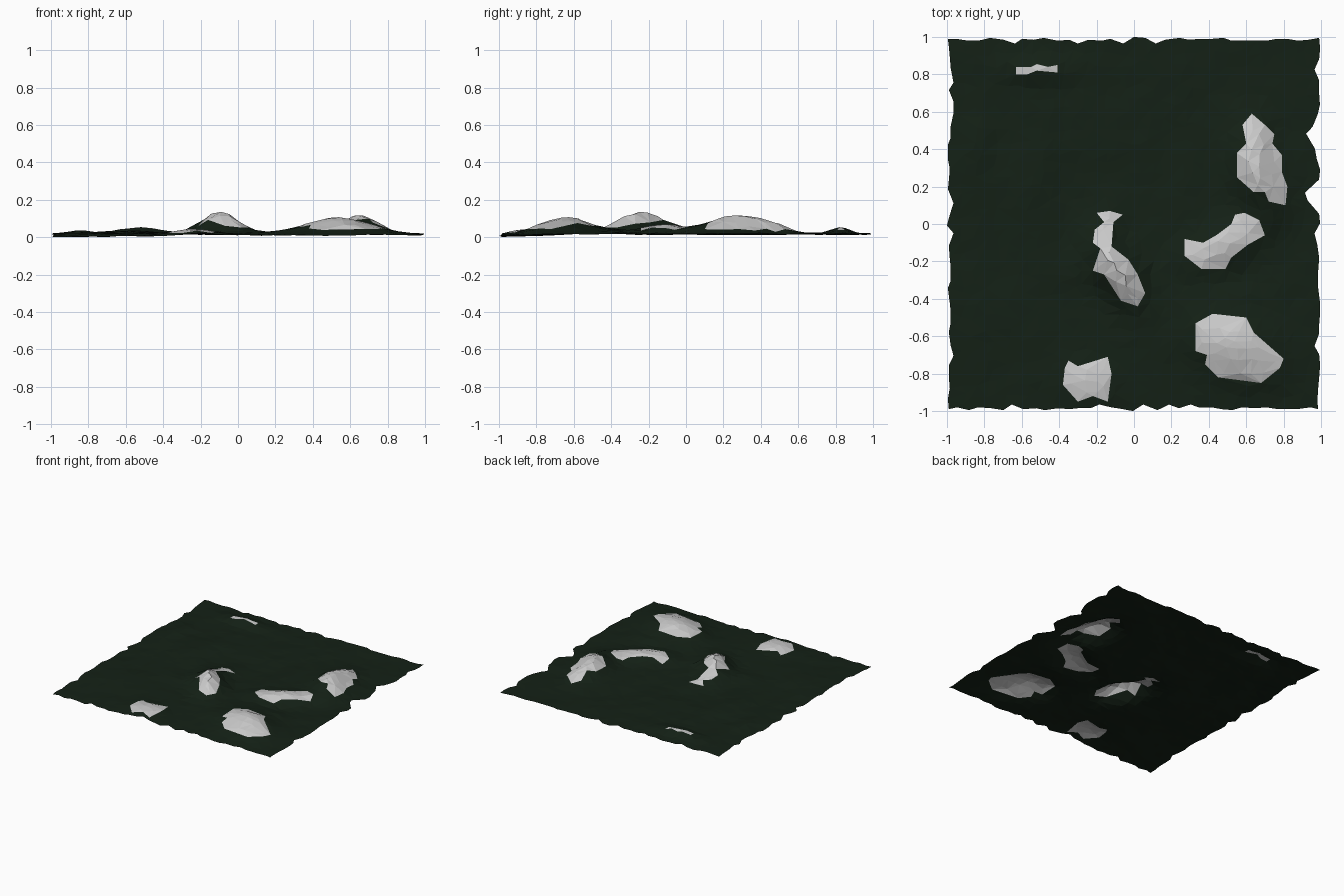
import bpy, random
from math import cos, sin, radians, exp
from mathutils import Vector, noise, geometry

if "Cube" in bpy.data.objects:
    bpy.data.objects.remove(bpy.data.objects["Cube"])

random.seed(4)

# Rock outlines seen from above
ROCKS = {
    "rock_back_strip": [(-.63, .84), (-.55, .84), (-.52, .855), (-.46, .84), (-.41, .85),
                        (-.41, .81), (-.52, .82), (-.57, .80), (-.63, .80)],
    "rock_right": [(.63, .59), (.70, .53), (.75, .48), (.74, .43), (.79, .37), (.79, .28),
                   (.82, .20), (.81, .10), (.72, .12), (.70, .17), (.64, .17), (.55, .25),
                   (.55, .38), (.60, .43), (.58, .53)],
    "rock_middle": [(.27, -.08), (.37, -.10), (.44, -.06), (.52, 0), (.54, .05), (.59, .06),
                    (.67, .02), (.70, -.06), (.61, -.11), (.52, -.18), (.49, -.24),
                    (.36, -.24), (.27, -.17)],
    "rock_centre": [(-.20, .06), (-.13, .07), (-.06, .05), (-.11, .01), (-.12, -.12),
                    (-.03, -.19), (.02, -.27), (.06, -.37), (.02, -.44), (-.07, -.41),
                    (-.16, -.27), (-.22, -.25), (-.18, -.13), (-.22, -.10), (-.21, -.03),
                    (-.16, .01)],
    "rock_front_right": [(.33, -.53), (.42, -.48), (.60, -.50), (.64, -.58), (.80, -.72),
                         (.78, -.77), (.68, -.85), (.45, -.82), (.38, -.75), (.39, -.70),
                         (.33, -.68)],
    "rock_front_left": [(-.37, -.77), (-.35, -.73), (-.30, -.76), (-.14, -.71), (-.12, -.80),
                        (-.14, -.95), (-.22, -.92), (-.30, -.95), (-.38, -.86)],
}

# Mounds: centre x, y, half length, half width, angle, height
MOUNDS = [
    (-.52, .83, .22, .08, 0, .035),
    (.65, .28, .24, .13, 110, .105), (.66, .48, .12, .08, 100, .03),
    (.48, -.11, .28, .13, 28, .055),
    (-.09, -.25, .22, .11, 125, .115), (-.15, 0, .14, .08, 90, .025),
    (.53, -.65, .30, .20, -30, .09),
    (-.24, -.84, .18, .15, 0, .038),
    (-.55, .2, .3, .15, 80, .018), (-.85, .4, .25, .1, 80, .018),
    (-.35, -.25, .2, .12, 0, .015), (.6, -.38, .18, .06, 0, .012),
]


def height(x, y):
    z = .024 + .008 * noise.noise(Vector((x * 3, y * 3, 1.7)))
    z += .006 * noise.noise(Vector((x * 9, y * 9, 5.2)))
    for cx, cy, a, b, ang, h in MOUNDS:
        c, s = cos(radians(ang)), sin(radians(ang))
        u, v = ((x - cx) * c + (y - cy) * s) / a, ((y - cy) * c - (x - cx) * s) / b
        z += h * exp(-1.2 * (u * u + v * v))
    return max(z - .012 * max(0, -y - .6) / .4, .002)


def inside(p, poly):
    hit = False
    for (ax, ay), (bx, by) in zip(poly, poly[1:] + poly[:1]):
        if (ay > p[1]) != (by > p[1]) and p[0] < ax + (p[1] - ay) * (bx - ax) / (by - ay):
            hit = not hit
    return hit


def near(p, poly, d):
    for a, b in zip(poly, poly[1:] + poly[:1]):
        q, t = geometry.intersect_point_line(p, a, b)
        t = min(max(t, 0), 1)
        if (Vector(a).lerp(Vector(b), t) - Vector(p)).length < d:
            return True
    return False


# Ragged outer border, with a deep notch on the right
N = 34
border = []
for side in range(4):
    for i in range(N):
        t = -1 + 2 * i / N + (random.uniform(-.012, .012) if i else .01)
        r = 1 - random.choice((.005, .01, .015, .02, .035))
        if i == N // 2 and side != 1:
            r = 1.0
        if side == 1:
            r -= .08 * exp(-((t - .15) / .04) ** 2) + .045 * exp(-((t - .48) / .08) ** 2)
        border.append([(t, -r), (r, t), (-t, r), (-r, -t)][side])

# Triangulate border, rock outlines and scattered points together
pts, edges = [], []
for loop in [border] + list(ROCKS.values()):
    k, n = len(pts), len(loop)
    pts += [Vector(p) for p in loop]
    edges += [(k + i, k + (i + 1) % n) for i in range(n)]
G = 34
for i in range(G):
    for j in range(G):
        p = Vector(((i + .5) / G * 2 - 1 + random.uniform(-.02, .02),
                    (j + .5) / G * 2 - 1 + random.uniform(-.02, .02)))
        if inside(p, border) and not near(p, border, .02) \
                and not any(near(p, r, .022) for r in ROCKS.values()):
            pts.append(p)
verts, _, faces = geometry.delaunay_2d_cdt(pts, edges, [], 0, 1e-5)[:3]
coords = [(v.x, v.y, height(v.x, v.y)) for v in verts]
low = min(c[2] for c in coords)
coords = [(x, y, z - low) for x, y, z in coords]

# Sort faces into ground and rocks
parts = {name: [] for name in ["ground"] + list(ROCKS)}
for f in faces:
    c = sum((verts[i] for i in f), Vector((0, 0))) / len(f)
    if inside(c, border):
        parts[next((n for n, r in ROCKS.items() if inside(c, r)), "ground")].append(list(f))

moss = bpy.data.materials.new("dark_moss")
moss.diffuse_color = (.007, .015, .008, 1)
moss.use_nodes = True
moss.node_tree.nodes["Principled BSDF"].inputs["Base Color"].default_value = moss.diffuse_color

# One flat-shaded object per part
for name, fs in parts.items():
    used = sorted({i for f in fs for i in f})
    idx = {v: i for i, v in enumerate(used)}
    me = bpy.data.meshes.new(name)
    me.from_pydata([coords[i] for i in used], [], [[idx[i] for i in f] for f in fs])
    me.update()
    ob = bpy.data.objects.new(name, me)
    bpy.context.collection.objects.link(ob)
    if name == "ground":
        me.materials.append(moss)
